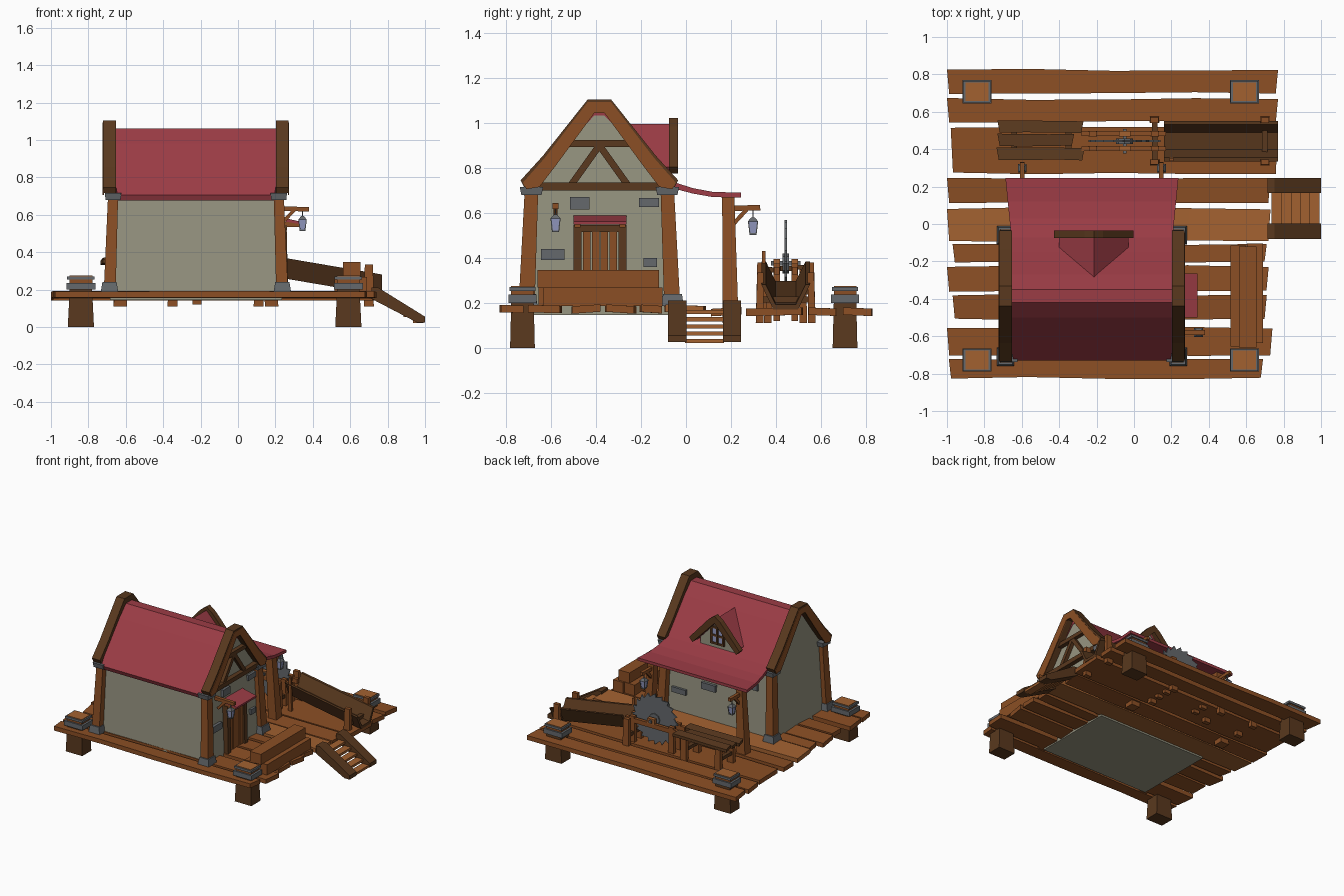
import bpy, bmesh, random
from math import sin, cos, pi
from mathutils import Vector

if "Cube" in bpy.data.objects:
    bpy.data.objects.remove(bpy.data.objects["Cube"])

random.seed(4)
CX, CY = -0.225, -0.385          # house centre


def mat(name, r, g, b):
    m = bpy.data.materials.new(name)
    m.diffuse_color = (r, g, b, 1)
    m.use_nodes = True
    m.node_tree.nodes["Principled BSDF"].inputs["Base Color"].default_value = m.diffuse_color
    return m


WOOD = mat("wood", .26, .078, .018)
LIGHT = mat("light_wood", .36, .12, .03)
DARK = mat("dark_wood", .10, .04, .013)
WALL = mat("plaster", .31, .30, .22)
RED = mat("red_roof", .33, .045, .06)
STONE = mat("stone", .13, .14, .15)
GLASS = mat("glass", .30, .33, .55)


def mesh(name, verts, faces, m):
    bm = bmesh.new()
    vs = [bm.verts.new(v) for v in verts]
    for f in faces:
        bm.faces.new([vs[i] for i in f])
    bmesh.ops.recalc_face_normals(bm, faces=bm.faces)
    me = bpy.data.meshes.new(name)
    bm.to_mesh(me)
    bm.free()
    me.materials.append(m)
    ob = bpy.data.objects.new(name, me)
    bpy.context.collection.objects.link(ob)
    return ob


def loft(name, rings, m, caps=True):
    n = len(rings[0])
    verts = [v for r in rings for v in r]
    faces = [(k*n+i, k*n+(i+1) % n, (k+1)*n+(i+1) % n, (k+1)*n+i)
             for k in range(len(rings)-1) for i in range(n)]
    if caps:
        faces += [tuple(range(n)), tuple(range(len(verts)-n, len(verts)))]
    return mesh(name, verts, faces, m)


def rect(x, y, z, hx, hy):
    return [(x-hx, y-hy, z), (x+hx, y-hy, z), (x+hx, y+hy, z), (x-hx, y+hy, z)]


def post(name, b, hb, t, ht, m):
    """Tapered, leaning block; hb/ht are half sizes at bottom and top."""
    return loft(name, [rect(*b, *hb), rect(*t, *ht)], m)


def box(name, x0, x1, y0, y1, z0, z1, m):
    h = ((x1-x0)/2, (y1-y0)/2)
    c = ((x0+x1)/2, (y0+y1)/2)
    return post(name, (*c, z0), h, (*c, z1), h, m)


def beam(name, p, q, w, h, m, side=None):
    p, q = Vector(p), Vector(q)
    d = (q-p).normalized()
    s = Vector(side) if side else d.cross(Vector((0, 0, 1))).normalized()
    u = s.cross(d).normalized()
    return loft(name, [[c+s*a*w/2+u*b*h/2 for a, b in ((-1, -1), (1, -1), (1, 1), (-1, 1))]
                       for c in (p, q)], m)


def prism(name, prof, axis, a, b, m, fn=lambda x, y, z: (x, y, z)):
    """Extrude a profile along x (profile y,z) or y (profile x,z)."""
    rings = [[fn(t, u, v) if axis == 'x' else fn(u, t, v) for u, v in prof] for t in (a, b)]
    return loft(name, rings, m)


def plank(name, x0, x1, y0, y1, z0, z1, m, j=.008, n=4):
    tilt = random.uniform(-.005, .005)
    rings = []
    for i in range(n+1):
        x = x0+(x1-x0)*i/n
        e0, e1 = y0+random.uniform(0, j), y1-random.uniform(0, j)
        k = .012 if i == n else (-.012 if i == 0 else 0)
        rings.append([(x-k, e0, z0-tilt), (x, e1, z0+tilt), (x, e1, z1+tilt), (x-k, e0, z1-tilt)])
    return loft(name, rings, m)


# deck planks
for i, (x0, x1, y0, y1) in enumerate([
        (-1, .77, .695, .83), (-1, .77, .54, .675), (-.98, .77, .265, .525), (-1, .73, .105, .25),
        (-1, .73, -.095, .09), (-.97, .71, -.21, -.105), (-1, .72, -.365, -.22),
        (-.97, .71, -.515, -.37), (-1, .74, -.705, -.55), (-.99, .69, -.83, -.72)]):
    up = .006 if y0 < .1 else -.006
    plank(f"deck_plank_{i}", x0, x1, y0, y1, .15+up, .183+up, WOOD if i % 2 else LIGHT if i == 4 else WOOD, .012)

# corner feet with stone collars
for x in (-.84, .59):
    for y in (-.727, .707):
        post("foot", (x, y, 0), (.07, .055), (x, y, .2), (.06, .05), DARK)
        box("foot_collar", x-.078, x+.078, y-.062, y+.062, .2, .236, STONE)
        box("foot_neck", x-.062, x+.062, y-.05, y+.05, .236, .253, WOOD)
        box("foot_cap_ring", x-.073, x+.073, y-.058, y+.058, .253, .27, STONE)
        box("foot_cap", x-.062, x+.062, y-.05, y+.05, .262, .274, LIGHT)

# house walls with gables, slightly tapered
gable = [(-.31, .145), (.31, .145), (.29, .71), (.04, 1.04), (-.04, 1.04), (-.29, .71)]
prism("house_walls", gable, 'x', -1, 1, WALL,
      lambda x, y, z: (CX+x*(.46 if z < .5 else .437), CY+y, z))

# house corner posts with stone bases and capitals
for sx in (-1, 1):
    for sy in (-1, 1):
        b, t = (CX+sx*.462, CY+sy*.325), (CX+sx*.443, CY+sy*.302)
        post("corner_post", (*b, .16), (.032, .036), (*t, .7), (.027, .03), WOOD)
        post("post_base", (*b, .185), (.047, .05), (*b, .24), (.038, .042), STONE)
        post("post_capital", (*t, .68), (.04, .045), (*t, .715), (.044, .052), STONE)

# main roof, faceted shell
half = [(.345, .705), (.235, .835), (.115, .98), (.035, 1.062)]
inner = [(y-.012, z-.03) for y, z in half]
prof = half + [(-y, z) for y, z in half[::-1]] + [(-y, z) for y, z in inner] + inner[::-1]
prism("main_roof", prof, 'x', -1, 1, RED, lambda x, y, z: (CX+x*(.42+.02*(z > .8)), CY+y, z))

# bargeboards on both gables
out = [(.35, .745), (.25, .855), (.053, 1.103)]
inn = [(.022, 1.055), (.2, .82), (.275, .725), (.335, .715)]
barge = out + [(-y, z) for y, z in out[::-1]] + [(-y, z) for y, z in inn[::-1]] + inn
for s in (-1, 1):
    xa = CX+s*.462
    prism("bargeboard", [(CY+y, z) for y, z in barge], 'x', xa-.034, xa+.034, DARK)
    prism("bargeboard_face", [(CY+y*.97, z-.01) for y, z in barge], 'x', xa+s*.03, xa+s*.037, WOOD)

# timber truss on the entrance gable
gx = .222
beam("truss_tie", (gx, CY-.31, .717), (gx, CY+.31, .717), .06, .034, DARK)
beam("truss_collar", (gx, CY-.16, .908), (gx, CY+.16, .908), .045, .03, DARK)
for s in (-1, 1):
    beam("truss_strut", (gx, CY, .9), (gx, CY+s*.125, .725), .04, .03, DARK, (1, 0, 0))

# wall stones
for y0, y1, z0, z1 in ((-.515, -.43, .615, .67), (-.21, -.12, .625, .665), (-.645, -.54, .39, .44),
                       (-.19, -.13, .36, .4)):
    box("wall_stone", .2, .236+(z1 < .5)*.009, y0, y1, z0, z1, STONE)
for x0, x1, z0, z1 in ((-.02, .06, .6, .66), (-.2, -.08, .42, .47), (-.55, -.46, .52, .57), (.05, .17, .33, .37)):
    box("back_wall_stone", x0, x1, -.12, -.075+(z1 < .5)*.01, z0, z1, STONE)

# door with frame and small canopy
for y in (-.482, -.282):
    post("door_jamb", (.243, y, .18), (.025, .018), (.235, y, .54), (.025, .018), DARK)
    box("canopy_bracket", .22, .325, y-.014, y+.014, .535, .56, WOOD)
box("door_lintel", .21, .262, -.5, -.265, .515, .545, DARK)
for i in range(4):
    y = -.458+i*.039
    box("door_board", .225, .252+.004*(i % 2), y, y+.034, .185, .515, WOOD)
prism("door_canopy", [(.215, .59), (.34, .562), (.34, .548), (.215, .57)], 'y', -.5, -.264, RED)

# dormer: wall, roof slopes, bargeboards, window
DX = -.215
prism("dormer_wall", [(DX-.15, .74), (DX+.15, .74), (DX+.15, .82), (DX, .965), (DX-.15, .82)], 'y', -.3, -.085, WALL)
for s in (-1, 1):
    prism("dormer_roof", [(DX, .995), (DX+s*.185, .805), (DX+s*.17, .785), (DX, .965)], 'y', -.32, -.07, RED)
    prism("dormer_bargeboard", [(DX, 1.022), (DX+s*.05, .985), (DX+s*.213, .805), (DX+s*.185, .775),
                                (DX+s*.03, .935), (DX, .965)], 'y', -.076, -.035, DARK)
box("dormer_pane", DX-.045, DX+.045, -.09, -.075, .8, .91, GLASS)
for x in (-.05, 0, .05):
    box("dormer_window_upright", DX+x-.007, DX+x+.007, -.09, -.066, .79, .92, DARK)
for z in (.795, .855, .915):
    box("dormer_window_bar", DX-.057, DX+.057, -.09, -.068, z-.007, z+.007, DARK)

# porch roof and posts
prism("porch_roof", [(-.08, .745), (.03, .71), (.12, .693), (.245, .69), (.245, .668), (.12, .67), (.03, .686),
                     (-.08, .715)], 'x', -1, 1, RED,
      lambda x, y, z: (CX+x*(.438+.1*y), y, z))


# hanging lanterns
def lantern(x, y, z):
    beam("lantern_hook", (x, y, z), (x, y, z+.045), .006, .006, STONE, (1, 0, 0))
    post("lantern_cap", (x, y, z-.018), (.023, .023), (x, y, z), (.008, .008), STONE)
    post("lantern_glass", (x, y, z-.07), (.013, .013), (x, y, z-.018), (.019, .019), GLASS)
    box("lantern_base", x-.016, x+.016, y-.016, y+.016, z-.078, z-.07, STONE)
    for a in (-1, 1):
        for b in (-1, 1):
            beam("lantern_rib", (x+a*.014, y+b*.014, z-.07), (x+a*.02, y+b*.02, z-.018), .005, .005, STONE, (1, 0, 0))


for s in (-1, 1):
    b, t = CX+s*.405, CX+s*.372
    post("porch_post", (b, .198, .11), (.036, .036), (t, .188, .672), (.026, .027), WOOD)
    beam("lantern_arm", (t, .18, .62), (t, .33, .623), .024, .024, WOOD)
    beam("lantern_brace", (t, .21, .55), (t, .27, .615), .018, .018, WOOD)
    lantern(t, .298, .58)
beam("door_lantern_arm", (.2, -.58, .632), (.38, -.58, .63), .026, .024, WOOD)
beam("door_lantern_brace", (.24, -.58, .56), (.3, -.58, .625), .018, .018, WOOD)
lantern(.345, -.58, .592)

# timber stack beside the entrance
for i, (x0, x1) in enumerate(((.515, .6), (.605, .69))):
    box("stack_beam_low", x0, x1, -.655+.02*i, -.115+.01*i, .186, .268, WOOD)
box("stack_beam_top", .562, .655, -.66, -.12, .268, .347, WOOD)

# steps
for y0, y1 in ((-.08, .002), (.165, .245)):
    prism("step_stringer", [(.715, .15), (.715, .21), (.75, .21), (1, .055), (1, .025), (.955, .025)], 'y', y0, y1, DARK)
for i in range(5):
    x = .735+i*.05
    z = .168-i*.032
    box("step_tread", x, x+.056, -.005, .17, z-.018, z, LIGHT)

# saw: feed trough sloping down to the right
SY = .443
half = [(.108, .335), (.055, .225)]
inn = [(.045, .247), (.088, .335)]
trough = half + [(-y, z) for y, z in half[::-1]] + [(-y, z) for y, z in inn[::-1]] + inn[::1]
prism("feed_trough", [(SY+y, z) for y, z in trough], 'x', .16, .77, DARK,
      lambda x, y, z: (x, y, z-.17*(x-.45)))

# saw: trough, table and blade legs
for x, h in ((.11, .38), (.70, .335), (-.35, .355), (-.64, .345)):
    o = .112 if x > 0 else .075
    for s in (-1, 1):
        post("saw_leg", (x, SY+s*(o+.004), .11), (.026, .017), (x, SY+s*o, h), (.022, .014), WOOD)
    beam("leg_crossbar", (x, SY-o, .215 if x > .5 else .25), (x, SY+o, .215 if x > .5 else .25), .03, .025, DARK)

# saw: outfeed table boards
for i, (x0, x1, y0) in enumerate(((-.73, -.27, .485), (-.73, -.32, .415), (-.735, -.265, .34))):
    plank("table_board", x0, x1, y0, y0+.07, .345-.004*i, .367-.004*i, DARK, .006, 3)

# saw: blade frame, axle and toothed blade
BX, BZ, R, N = -.05, .375, .193, 20
for s in (-1, 1):
    y = SY+s*.04
    box("blade_rail", -.28, .17, y-.012, y+.012, .325, .36, WOOD)
    box("axle_block", BX-.03, BX+.03, y-.014, y+.014, .355, .395, LIGHT)
    for x in (-.22, .11):
        post("blade_frame_leg", (x, y, .12), (.024, .014), (x, y, .375), (.02, .014), WOOD)
box("axle", BX-.01, BX+.01, SY-.065, SY+.065, BZ-.01, BZ+.01, STONE)
teeth = []
for i in range(N):
    a = 2*pi*i/N
    for r, d in ((R, 0), (R*.86, .05)):
        teeth.append((BX+r*cos(a+d), BZ+r*sin(a+d)))
prism("saw_blade", teeth, 'y', SY-.005, SY+.005, STONE)
prism("blade_hub", [(BX+.045*cos(i*pi/4), BZ+.045*sin(i*pi/4)) for i in range(8)], 'y', SY-.014, SY+.014, STONE)
post("saw_lever", (.2, .35, .17), (.014, .01), (.2, .345, .43), (.01, .008), WOOD)
